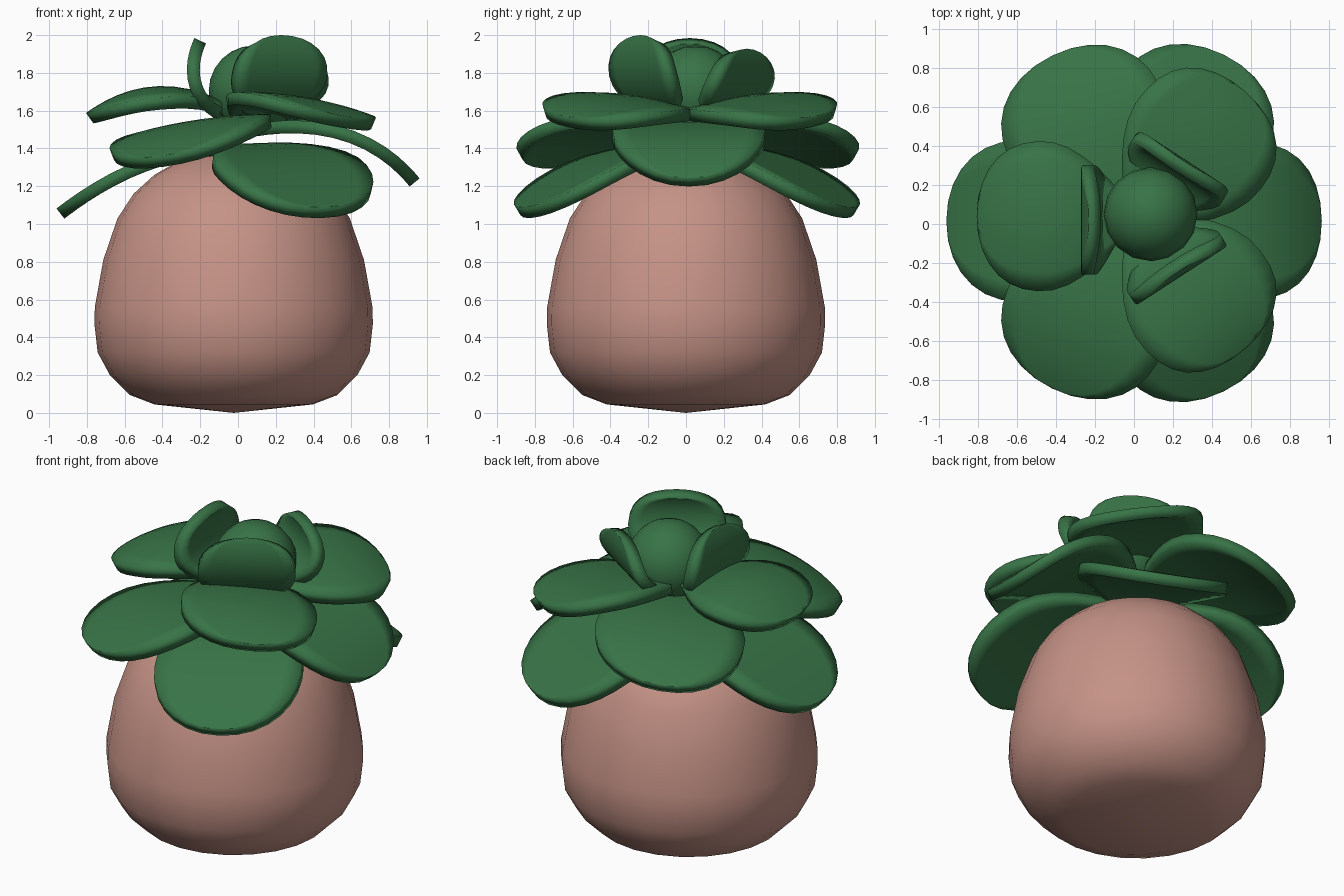
import bpy, bmesh, math

if "Cube" in bpy.data.objects:
    bpy.data.objects.remove(bpy.data.objects["Cube"])


def material(name, rgb):
    m = bpy.data.materials.new(name)
    m.diffuse_color = (*rgb, 1)
    m.use_nodes = True
    m.node_tree.nodes["Principled BSDF"].inputs["Base Color"].default_value = m.diffuse_color
    return m


PINK = material("dusty pink", (0.56, 0.29, 0.24))
GREEN = material("leaf green", (0.039, 0.172, 0.062))


def finish(name, bm, mat, angle):
    bmesh.ops.recalc_face_normals(bm, faces=bm.faces)
    me = bpy.data.meshes.new(name)
    bm.to_mesh(me)
    bm.free()
    me.materials.append(mat)
    ob = bpy.data.objects.new(name, me)
    bpy.context.collection.objects.link(ob)
    bpy.ops.object.select_all(action='DESELECT')
    ob.select_set(True)
    bpy.context.view_layer.objects.active = ob
    bpy.ops.object.shade_smooth_by_angle(angle=math.radians(angle))
    return ob


# Egg-shaped body, a lathe of a short profile
def body(profile, cx, seg=24):
    bm = bmesh.new()
    rings = []
    for r, z in profile:
        n = 1 if r == 0 else seg
        rings.append([bm.verts.new((cx + r * math.cos(2 * math.pi * i / seg),
                                    r * math.sin(2 * math.pi * i / seg), z)) for i in range(n)])
    for a, b in zip(rings, rings[1:]):
        for i in range(seg):
            j = (i + 1) % seg
            q = [a[i % len(a)], a[j % len(a)], b[j % len(b)], b[i % len(b)]]
            bm.faces.new(list(dict.fromkeys(q)))
    finish("body", bm, PINK, 60)


body([(0, 0), (.42, .045), (.55, .095), (.655, .2), (.72, .32), (.737, .47), (.735, .56),
      (.69, .81), (.615, 1.03), (.53, 1.16), (.42, 1.26), (.28, 1.34), (.14, 1.375),
      (0, 1.385)], -.023)


# Leaf: teardrop outline swept on a bezier spine (radius, height), rolled sideways;
# cup is how far the side edges hang below the middle
def leaf(name, base, angle, spine, half, roll=0.0, cup=0.0, thick=.068):
    a = math.radians(angle)
    nt, nu = 16, 8
    bm = bmesh.new()
    rows = []
    for i in range(nt + 1):
        t = (1 - math.cos(math.pi * i / nt)) / 2
        s = 1 - t
        k = (s ** 3, 3 * s * s * t, 3 * s * t * t, t ** 3)
        r = sum(c * p[0] for c, p in zip(k, spine))
        z = sum(c * p[1] for c, p in zip(k, spine))
        if t < .56:
            w = math.sin(math.pi / 2 * t / .56) ** .85
        else:
            w = max(0, 1 - ((t - .56) / .44) ** 2.3) ** (1 / 2.1)
        row = []
        for j in range(nu + 1):
            v = 0 if i in (0, nt) else w * half * (2 * j / nu - 1)
            if i in (0, nt) and j:
                row.append(row[0])
                continue
            row.append(bm.verts.new((base[0] + r * math.cos(a) - v * math.sin(a),
                                     base[1] + r * math.sin(a) + v * math.cos(a),
                                     z + roll * v - cup * (v / half) ** 2)))
        rows.append(row)
    for p, q in zip(rows, rows[1:]):
        for j in range(nu):
            bm.faces.new(list(dict.fromkeys([p[j], p[j + 1], q[j + 1], q[j]])))
    ob = finish(name, bm, GREEN, 40)
    m = ob.modifiers.new("thickness", 'SOLIDIFY')
    m.thickness = thick
    m.offset = 0


# Lower tier
leaf("lower_leaf_left", (0, .015), 180, [(0, 1.4), (.35, 1.4), (.65, 1.28), (.94, 1.055)], .415)
for s in (-1, 1):
    leaf("lower_leaf_pair", (.04, .005), 64 * s,
         [(0, 1.39), (.35, 1.42), (.65, 1.25), (.94, 1.06)], .425, -.03 * s)

# Middle tier
leaf("middle_leaf_right", (0, .015), 0, [(0, 1.48), (.35, 1.56), (.7, 1.51), (.935, 1.22)], .405)
for s in (-1, 1):
    leaf("middle_leaf_pair", (0, .01), 116 * s,
         [(0, 1.5), (.35, 1.56), (.65, 1.53), (.93, 1.33)], .425, -.12 * s, .03)

# Upper tier
leaf("upper_leaf_left", (0, .04), 180, [(0, 1.57), (.3, 1.75), (.55, 1.73), (.785, 1.56)],
     .375, 0, .06)
for s in (-1, 1):
    leaf("upper_leaf_pair", (-.01, .02), 49 * s,
         [(0, 1.56), (.3, 1.68), (.65, 1.67), (.86, 1.54)], .385, .13 * s, .03)

# Upright inner leaves
C = (.08, .02)
leaf("inner_leaf_left", C, 180, [(.12, 1.56), (.31, 1.62), (.36, 1.8), (.28, 1.97)], .28)
leaf("inner_leaf_front", (.06, .02), -57, [(.05, 1.57), (.28, 1.62), (.35, 1.85), (.28, 1.985)], .28)
leaf("inner_leaf_back", (.05, .01), 57, [(.07, 1.57), (.29, 1.63), (.38, 1.76), (.34, 1.92)], .28)

# Round bud in the middle
bm = bmesh.new()
bmesh.ops.create_uvsphere(bm, u_segments=16, v_segments=12, radius=.24)
bmesh.ops.translate(bm, verts=bm.verts, vec=(.085, .05, 1.705))
finish("centre_bud", bm, GREEN, 60)
